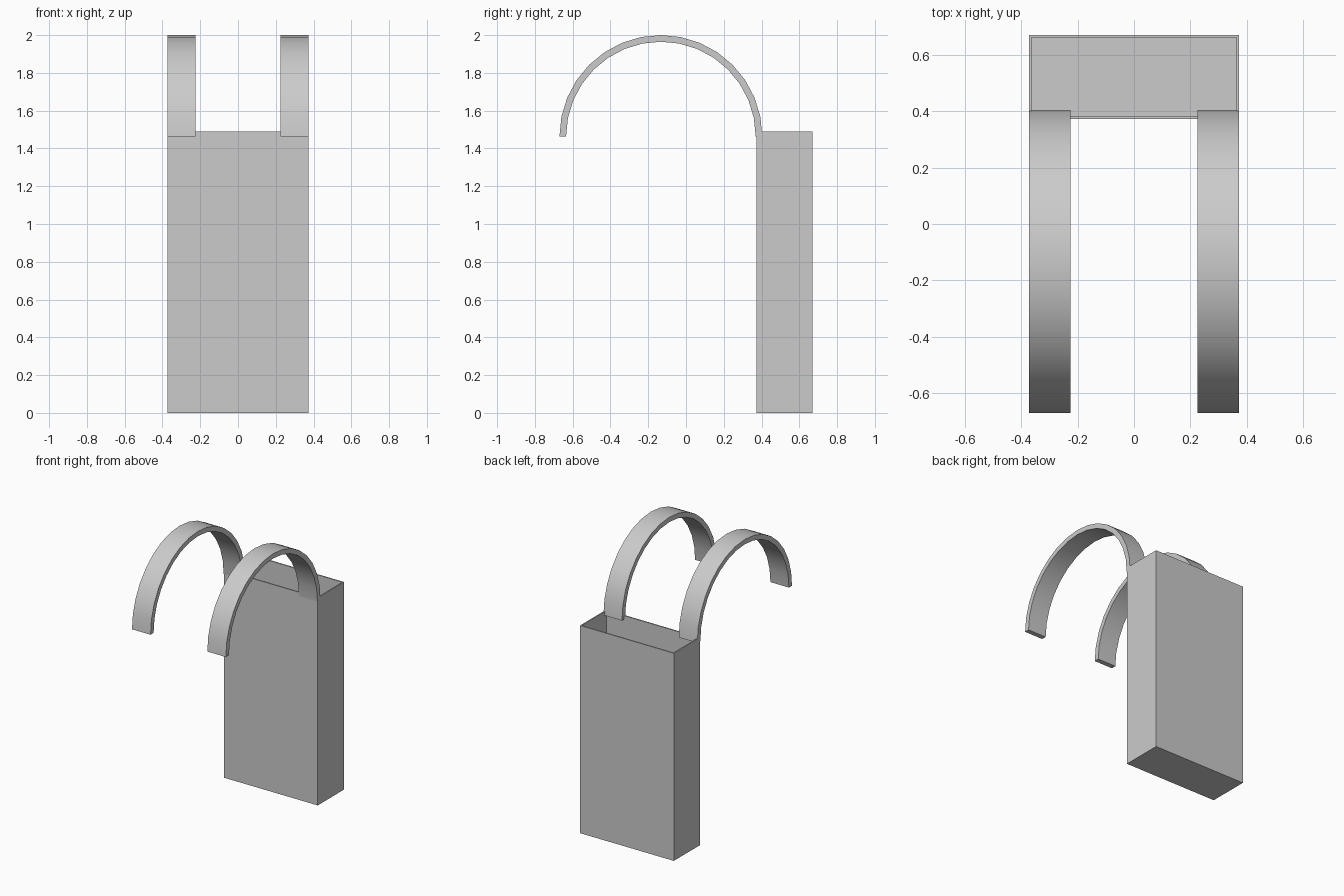
import bpy, bmesh, math
from mathutils import Vector

if "Cube" in bpy.data.objects:
    bpy.data.objects.remove(bpy.data.objects["Cube"])

grey = bpy.data.materials.new("light_grey")
grey.use_nodes = True
grey.diffuse_color = (0.6, 0.6, 0.6, 1)
grey.node_tree.nodes["Principled BSDF"].inputs["Base Color"].default_value = (0.6, 0.6, 0.6, 1)


def add_object(name, bm):
    bmesh.ops.recalc_face_normals(bm, faces=bm.faces)
    mesh = bpy.data.meshes.new(name)
    bm.to_mesh(mesh)
    bm.free()
    mesh.materials.append(grey)
    obj = bpy.data.objects.new(name, mesh)
    bpy.context.collection.objects.link(obj)
    return obj


HALF_WIDTH = 0.3725
FRONT, BACK = 0.372, 0.67
HEIGHT = 1.49
WALL = 0.013

# Open-topped box: inset the top face and push it down to the floor
bm = bmesh.new()
bmesh.ops.create_cube(bm, size=1)
for v in bm.verts:
    v.co = Vector((v.co.x * 2 * HALF_WIDTH,
                   v.co.y * (BACK - FRONT) + (FRONT + BACK) / 2,
                   (v.co.z + 0.5) * HEIGHT))
bm.normal_update()
top = max(bm.faces, key=lambda f: f.calc_center_median().z)
bmesh.ops.inset_region(bm, faces=[top], thickness=WALL)
cavity = bmesh.ops.extrude_discrete_faces(bm, faces=[top])["faces"][0]
for v in cavity.verts:
    v.co.z = WALL
add_object("box", bm)

# Curved hooks: half rings hung over the front wall
RADIUS, THICKNESS, SEGMENTS = 0.537, 0.035, 16
CENTRE_Y, CENTRE_Z = RADIUS - BACK, 2 - RADIUS


def add_hook(name, x_inner, x_outer):
    bm = bmesh.new()
    rings = []
    for i in range(SEGMENTS + 1):
        a = math.pi * i / SEGMENTS
        corners = [(x_inner, RADIUS), (x_outer, RADIUS),
                   (x_outer, RADIUS - THICKNESS), (x_inner, RADIUS - THICKNESS)]
        rings.append([bm.verts.new((x, CENTRE_Y + r * math.cos(a), CENTRE_Z + r * math.sin(a)))
                      for x, r in corners])
    for a, b in zip(rings, rings[1:]):
        for k in range(4):
            n = (k + 1) % 4
            bm.faces.new((a[k], a[n], b[n], b[k]))
    bm.faces.new(rings[0])
    bm.faces.new(rings[-1])
    obj = add_object(name, bm)
    bpy.ops.object.select_all(action="DESELECT")
    obj.select_set(True)
    bpy.context.view_layer.objects.active = obj
    bpy.ops.object.shade_smooth_by_angle(angle=math.radians(30))


for side, s in (("left", 1), ("right", -1)):
    add_hook(side + "_hook", s * 0.2255, s * HALF_WIDTH)
